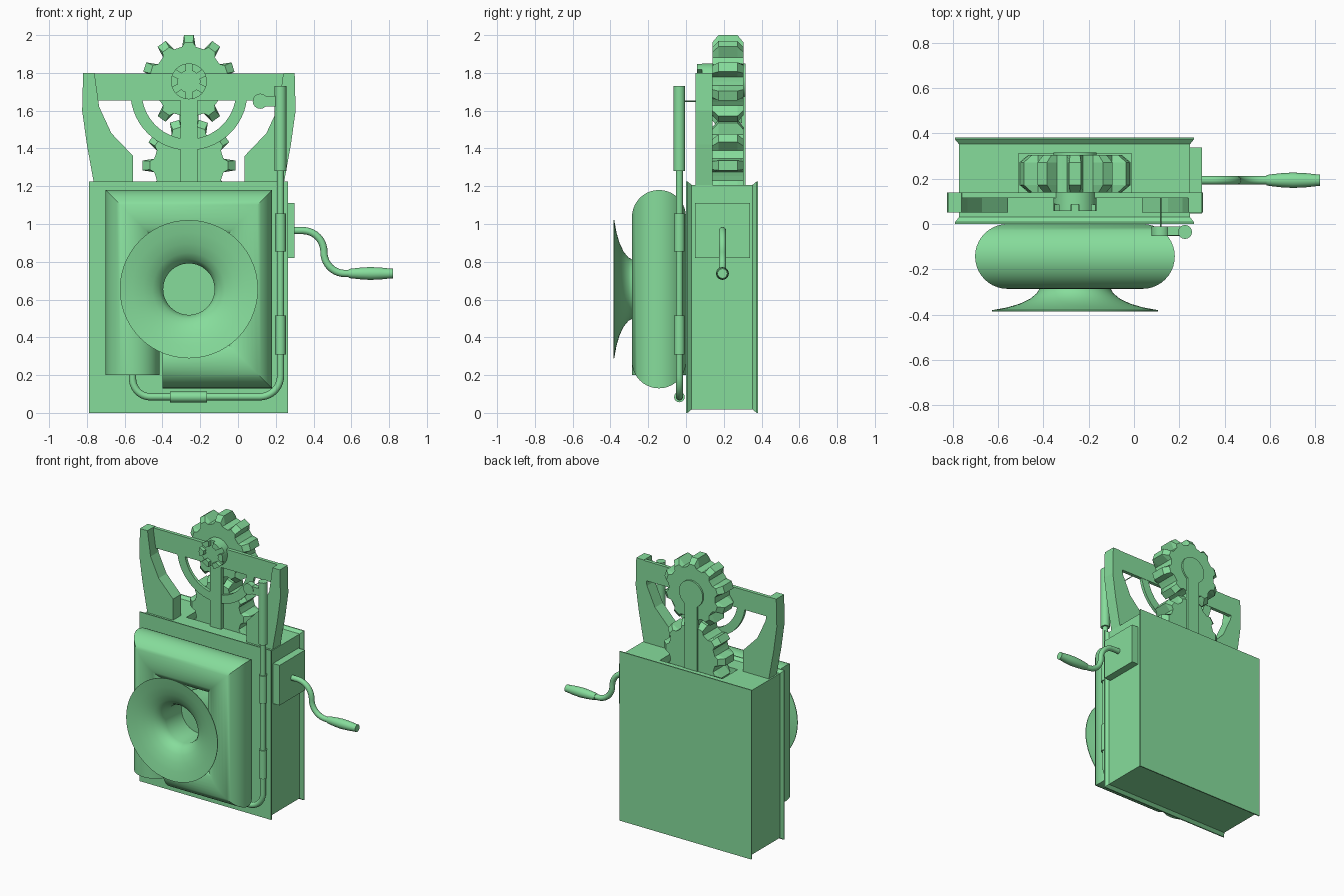
import bpy, bmesh, math
from mathutils import Vector

if "Cube" in bpy.data.objects:
    bpy.data.objects.remove(bpy.data.objects["Cube"])

green = bpy.data.materials.new("soft_green")
green.diffuse_color = (0.24, 0.72, 0.33, 1)
green.use_nodes = True
green.node_tree.nodes["Principled BSDF"].inputs["Base Color"].default_value = green.diffuse_color
CX = -0.26  # centre line of the cabinet


def loft(name, rings, smooth=True):
    """Skin a list of equal-length point rings and cap both ends."""
    bm = bmesh.new()
    vs = [[bm.verts.new(p) for p in ring] for ring in rings]
    n = len(vs[0])
    for a, b in zip(vs, vs[1:]):
        for i in range(n):
            j = (i + 1) % n
            bm.faces.new((a[i], a[j], b[j], b[i]))
    bm.faces.new(vs[0][::-1])
    bm.faces.new(vs[-1])
    bmesh.ops.recalc_face_normals(bm, faces=bm.faces)
    me = bpy.data.meshes.new(name)
    bm.to_mesh(me)
    bm.free()
    me.materials.append(green)
    ob = bpy.data.objects.new(name, me)
    bpy.context.collection.objects.link(ob)
    if smooth:
        bpy.ops.object.select_all(action='DESELECT')
        ob.select_set(True)
        bpy.context.view_layer.objects.active = ob
        bpy.ops.object.shade_smooth_by_angle(angle=math.radians(35))
    return ob


def prism(name, outline, y0, y1, smooth=False):
    """Extrude an (x, z) outline along y."""
    return loft(name, [[(x, y, z) for x, z in outline] for y in (y0, y1)], smooth)


def rect(x0, x1, z0, z1):
    return [(x0, z0), (x1, z0), (x1, z1), (x0, z1)]


def arc(cx, cz, r, a0, a1, n):
    """Points on an arc in the xz plane, angles in degrees."""
    angles = [math.radians(a0 + (a1 - a0) * i / n) for i in range(n + 1)]
    return [(cx + r * math.cos(a), cz + r * math.sin(a)) for a in angles]


def sweep(name, path, y, radii, n=16):
    """Round pipe along an (x, z) path with mitred corners."""
    pts = [Vector(p) for p in path]
    if not isinstance(radii, (list, tuple)):
        radii = [radii] * len(pts)
    rings = []
    for i, p in enumerate(pts):
        d0 = (p - pts[i - 1]).normalized() if i else (pts[1] - p).normalized()
        d1 = (pts[i + 1] - p).normalized() if i < len(pts) - 1 else d0
        n0, n1 = Vector((-d0.y, d0.x)), Vector((-d1.y, d1.x))
        m = (n0 + n1) / (1 + n0.dot(n1))
        ring = []
        for k in range(n):
            a = 2 * math.pi * k / n
            o = m * (radii[i] * math.cos(a))
            ring.append((p.x + o.x, y + radii[i] * math.sin(a), p.y + o.y))
        rings.append(ring)
    return loft(name, rings)


def lathe_y(name, profile, cx, cz, n=32):
    """Turn (y, radius) pairs around an axis along y."""
    return loft(name, [[(x, y, z) for x, z in arc(cx, cz, r, 0, 360, n)[:-1]]
                       for y, r in profile])


# Cabinet: flared front and back flanges, recessed sides, slot in the top
cabinet = loft("cabinet", [
    [(x, y, z) for x, z in rect(-0.79 + d, 0.265 - d, d, 1.225 - d)]
    for y, d in ((0, 0), (0.008, 0), (0.03, 0.018), (0.352, 0.018), (0.374, 0), (0.382, 0))], False)
cutter = prism("slot_cutter", rect(-0.51, -0.01, 1.04, 1.4), 0.138, 0.312)
cutter.hide_render = True
mod = cabinet.modifiers.new("slot", 'BOOLEAN')
mod.object = cutter
mod.solver = 'EXACT'
bpy.context.view_layer.objects.active = cabinet
bpy.ops.object.modifier_apply(modifier="slot")
bpy.data.objects.remove(cutter, do_unlink=True)

# Frame: two curved side arms, crossbar, half ring and centre post
arm = [(-0.76, 1.2), (-0.555, 1.2), (-0.555, 1.36), (-0.67, 1.48), (-0.735, 1.62),
       (-0.76, 1.8), (-0.82, 1.8), (-0.825, 1.6), (-0.80, 1.42)]
prism("left_arm", arm, 0.05, 0.14)
prism("right_arm", [(2 * CX - x, z) for x, z in arm], 0.05, 0.14)
prism("crossbar", rect(-0.77, 0.25, 1.655, 1.797), 0.115, 0.14)
prism("half_ring", arc(CX, 1.70, 0.31, 180, 360, 28) + arc(CX, 1.70, 0.25, 360, 180, 28),
      0.117, 0.138, True)
prism("front_post", rect(CX - 0.045, CX + 0.045, 1.19, 1.66), 0.114, 0.139)

# Back post with round head holding the gears
head = arc(CX, 1.755, 0.095, -58, 238, 28)
prism("back_post", head + [(CX - 0.05, 1.06), (CX + 0.05, 1.06)], 0.295, 0.316, True)


# Gears with chamfered teeth
def gear(name, cz, turn):
    rings = []
    for y, tip in ((0.14, 0.208), (0.172, 0.247), (0.272, 0.247), (0.304, 0.208)):
        ring = []
        for k in range(10):
            c = turn + 36 * k
            for da, r in ((-18, 0.185), (-11, 0.187), (-6, tip), (6, tip), (11, 0.187)):
                a = math.radians(c + da)
                ring.append((CX + r * math.cos(a), y, cz + r * math.sin(a)))
        rings.append(ring)
    loft(name, rings, False)


gear("upper_gear", 1.755, 90)
gear("lower_gear", 1.31, 72)

# Slotted nut on the upper gear's axle
lathe_y("nut_base", [(0.085, 0.095), (0.16, 0.095)], CX, 1.755)
for k in range(6):
    a = 60 * k
    prism(f"nut_tooth_{k + 1}", arc(CX, 1.755, 0.095, a - 19, a + 19, 6)
          + arc(CX, 1.755, 0.058, a + 14, a - 14, 4), 0.058, 0.09, True)

# Square-wound horn pipe and its flared bell
sweep("horn_pipe", [(-0.558, 0.2), (-0.558, 1.037), (0.037, 1.037), (0.037, 0.273), (-0.40, 0.273)],
      -0.143, 0.143, 40)
lathe_y("horn_bell", [
    (-0.02, 0.157), (-0.285, 0.157), (-0.305, 0.168), (-0.33, 0.198), (-0.352, 0.245),
    (-0.368, 0.30), (-0.38, 0.366), (-0.385, 0.366), (-0.373, 0.30), (-0.357, 0.242),
    (-0.335, 0.192), (-0.31, 0.158), (-0.285, 0.143), (-0.26, 0.136), (-0.08, 0.136)],
    CX, 0.655, 56)

# Thin pipe running under and up the right side, with sleeves
PY = -0.035
sweep("thin_pipe", [(-0.558, 0.25)] + arc(-0.463, 0.18, 0.095, 180, 270, 10)
      + arc(0.115, 0.195, 0.11, 270, 360, 10) + [(0.225, 1.35)], PY, 0.019)
sweep("bottom_sleeve", [(-0.36, 0.084), (-0.165, 0.084)], PY, 0.028)
for name, z0, z1, r in (("lower_sleeve", 0.31, 0.515, 0.028), ("middle_sleeve", 0.855, 1.055, 0.028),
                        ("top_tube", 1.28, 1.73, 0.031)):
    sweep(name, [(0.225, z0), (0.225, z1)], PY, r)

# Small lever beside the top tube
lathe_y("lever_disc", [(-0.052, 0.04), (-0.01, 0.04)], 0.118, 1.65, 24)
prism("lever_arm", rect(0.12, 0.21, 1.622, 1.677), -0.05, -0.012)
lathe_y("lever_rod", [(-0.02, 0.003), (0.12, 0.003)], 0.118, 1.65, 8)

# Crank: mounting block, S-shaped rod, turned grip
prism("crank_block", rect(0.24, 0.30, 0.82, 1.11), 0.047, 0.338)
sweep("crank_rod", [(0.28, 0.965)] + arc(0.343, 0.853, 0.112, 90, 0, 10)
      + arc(0.567, 0.85, 0.112, 180, 270, 10) + [(0.62, 0.738)], 0.193, 0.019)
sweep("crank_grip", [(0.585, 0.738), (0.595, 0.738), (0.65, 0.738), (0.70, 0.738),
                     (0.76, 0.738), (0.805, 0.738), (0.82, 0.738)], 0.193,
      [0.022, 0.025, 0.031, 0.034, 0.031, 0.026, 0.026], 20)
